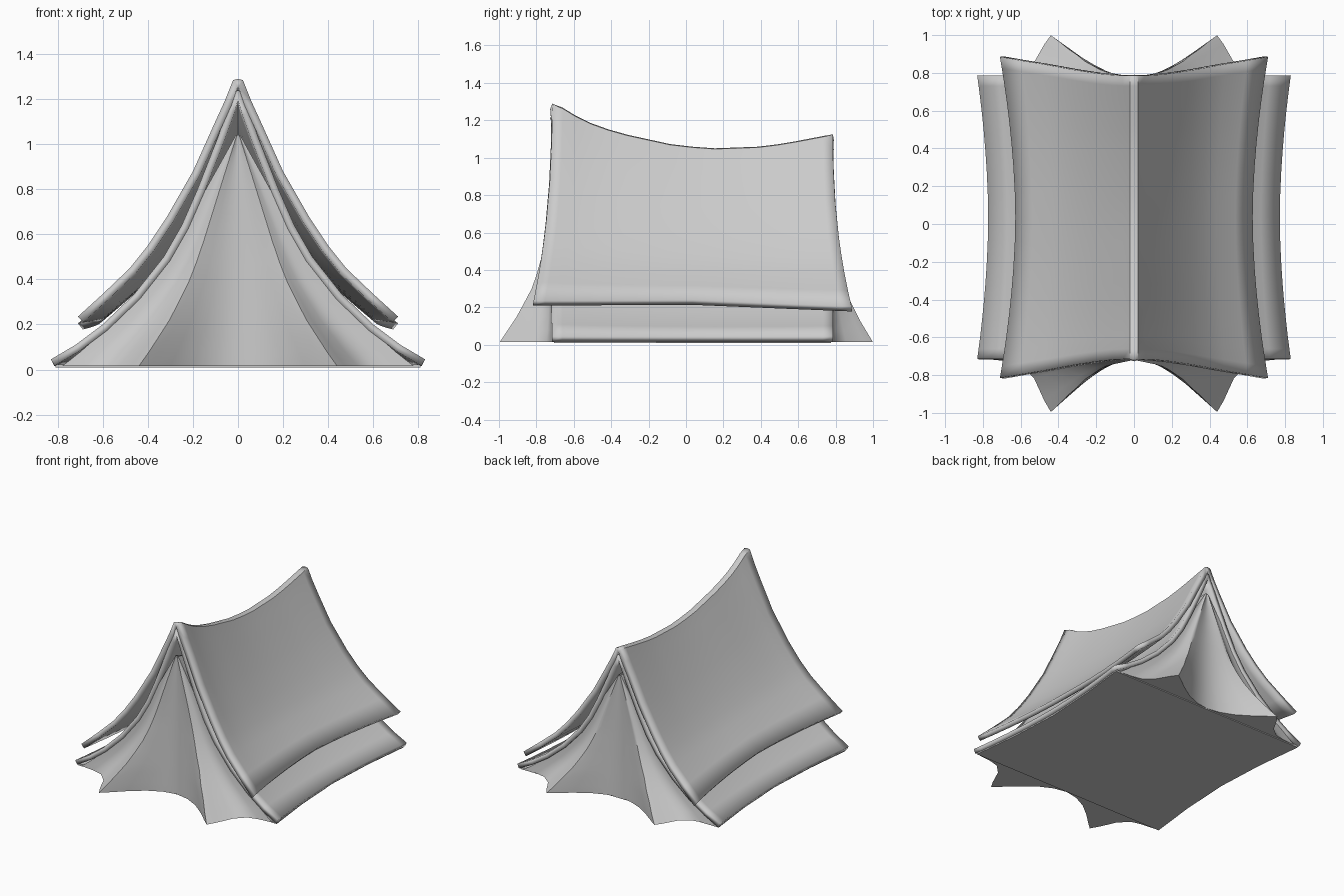
import bpy, math

if "Cube" in bpy.data.objects:
    bpy.data.objects.remove(bpy.data.objects["Cube"])


def lerp(table, t):
    """Piecewise-linear lookup in a list of (key, value) pairs."""
    if t <= table[0][0]:
        return table[0][1]
    for (a, p), (b, q) in zip(table, table[1:]):
        if t <= b:
            return p + (q - p) * (t - a) / (b - a)
    return table[-1][1]


def make(name, verts, faces, angle):
    me = bpy.data.meshes.new(name)
    me.from_pydata(verts, [], faces)
    ob = bpy.data.objects.new(name, me)
    bpy.context.collection.objects.link(ob)
    bpy.ops.object.select_all(action='DESELECT')
    ob.select_set(True)
    bpy.context.view_layer.objects.active = ob
    bpy.ops.object.shade_smooth_by_angle(angle=math.radians(angle))
    return ob


# Sagging ridge line: y -> height
RIDGE = [(-.72, 1.29), (-.68, 1.28), (-.55, 1.2), (-.37, 1.135), (-.05, 1.065),
         (.15, 1.05), (.42, 1.06), (.6, 1.09), (.78, 1.125)]


def roof_sheet(name, profile, drop, pinch, flare, hem, thick):
    """Draped cloth sheet: half profile mirrored over the ridge, swept along y."""
    half = profile[::-1]
    line = [(-x, z) for x, z in half] + profile[1:]
    top, low = profile[0][1], profile[-1][1]
    rows = 16
    verts, faces = [], []
    for i in range(rows + 1):
        v = -math.cos(math.pi * i / rows) * .5 + i / rows - .5   # -1 .. 1
        y0 = .035 + .75 * v
        s = 1 - pinch * (1 - abs(v) ** 1.8)
        edge = lerp(hem, v)
        k = (lerp(RIDGE, y0) - drop - edge) / (top - low)
        for x, z in line:
            d = (top - z) / (top - low)
            y = y0 + flare * v * d ** 2.2
            verts.append((x * (1 - (1 - s) * d), y, edge + (z - low) * k))
    n = len(line)
    for i in range(rows):
        for j in range(n - 1):
            a = i * n + j
            faces.append((a, a + 1, a + n + 1, a + n))
    ob = make(name, verts, faces, 35)
    mod = ob.modifiers.new("thickness", 'SOLIDIFY')
    mod.thickness = thick
    mod.offset = -1
    return ob


# Outer flysheet
roof_sheet("outer_flysheet",
           [(0, 1.29), (.022, 1.285), (.06, 1.19), (.11, 1.08), (.2, .88), (.32, .67),
            (.4, .55), (.48, .45), (.6, .335), (.71, .235)],
           0, .115, .1, [(-1, .235), (0, .24), (1, .205)], .035)

# Inner roof layer reaching the ground
roof_sheet("inner_roof",
           [(0, 1.24), (.02, 1.23), (.05, 1.14), (.09, 1.03), (.18, .8), (.25, .64),
            (.33, .5), (.46, .335), (.6, .2), (.72, .11), (.83, .045)],
           .05, .07, 0, [(-1, .045), (1, .045)], .033)

# Tent body: floor plus gable walls with flared folds, as a loft of star outlines
# gable half outline at ground: x, outward flare
FOLD = [(0, 0), (.1, .02), (.2, .07), (.3, .15), (.39, .235), (.44, .28),
        (.475, .22), (.53, .1), (.6, .03), (.68, .01), (.78, 0)]
WIDTH = [(0, 1), (.06, .9), (.2, .69), (.35, .51), (.48, .39), (.77, .18), (.92, .07), (1, .012)]
FLARE = [(0, 1), (.14, .66), (.29, .37), (.43, .21), (.58, .12), (1, .02)]
LEVELS = [0, .06, .13, .2, .28, .36, .45, .55, .66, .77, .88, .95, 1]
gable = [(-x, f) for x, f in FOLD[::-1]] + FOLD[1:]
verts, faces = [], []
for t in LEVELS:
    w, g = lerp(WIDTH, t), lerp(FLARE, t)
    ring = [(x * w, -.715 - f * g, .015 + 1.025 * t) for x, f in gable]
    ring += [(.70 * w, y, .015 + .9 * t) for y in (-.35, .035, .42)]
    ring += [(x * w, .775 + f * g * .8, .015 + .905 * t) for x, f in gable[::-1]]
    ring += [(-.70 * w, y, .015 + .9 * t) for y in (.42, .035, -.35)]
    verts += ring
n = len(ring)
for k in range(len(LEVELS) - 1):
    for i in range(n):
        j = (i + 1) % n
        faces.append((k * n + i, k * n + j, k * n + n + j, k * n + n + i))
faces.append(tuple(range(n - 1, -1, -1)))
make("tent_body", verts, faces, 50)

# Ground sheet filling the base under the inner roof
edge = [(.81, -.705), (.77, -.35), (.75, .035), (.77, .42), (.81, .775)]
pts = edge + [(-x, y) for x, y in edge[::-1]]
m = len(pts)
verts = [(x, y, z) for z in (.008, .022) for x, y in pts]
faces = [tuple(range(m - 1, -1, -1)), tuple(range(m, 2 * m))]
faces += [(i, (i + 1) % m, m + (i + 1) % m, m + i) for i in range(m)]
make("ground_sheet", verts, faces, 30)
